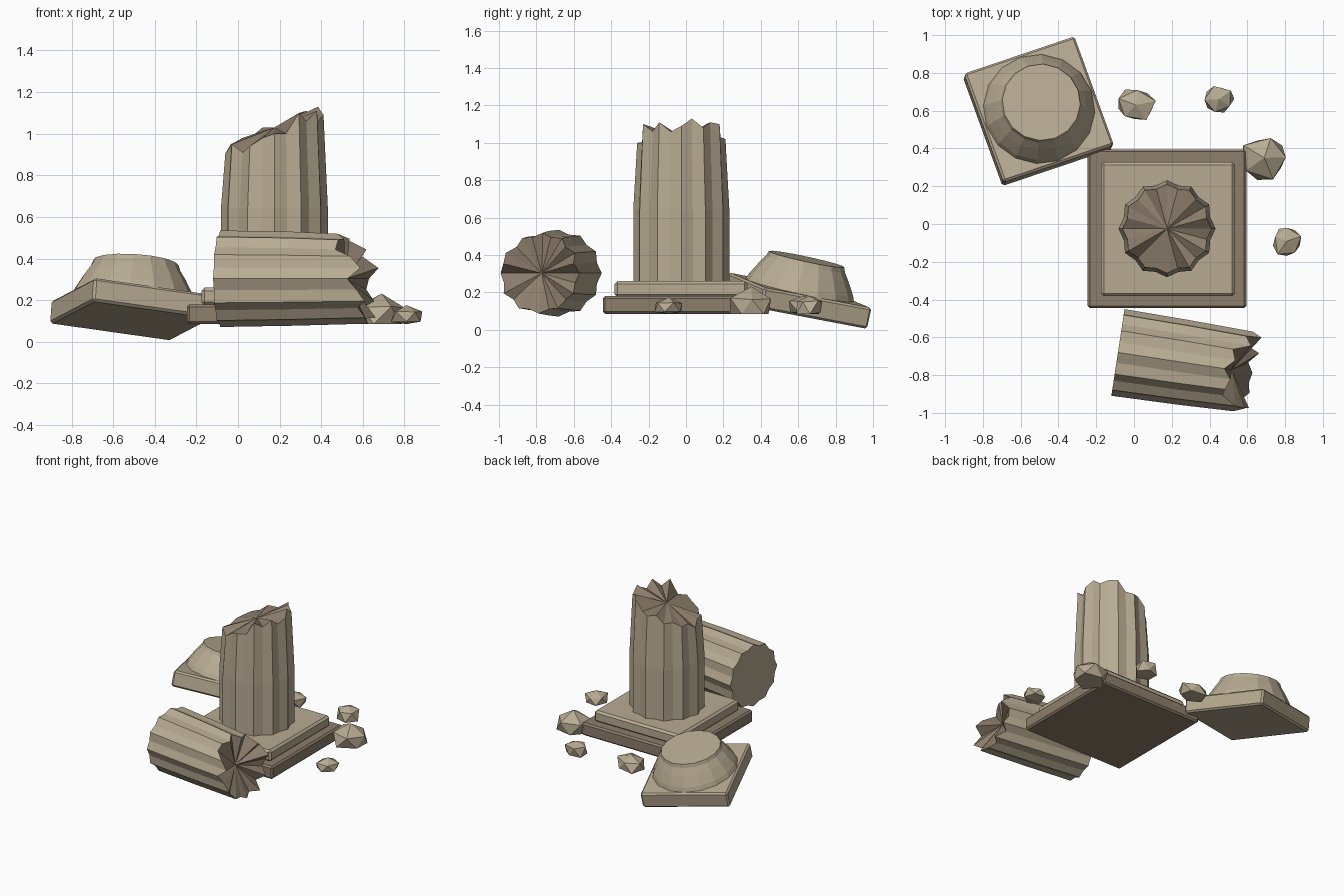
import bpy, bmesh, math, random
from mathutils import Matrix, Vector

if "Cube" in bpy.data.objects:
    bpy.data.objects.remove(bpy.data.objects["Cube"])


def material(name, rgb):
    m = bpy.data.materials.new(name)
    m.diffuse_color = (*rgb, 1)
    m.use_nodes = True
    m.node_tree.nodes["Principled BSDF"].inputs["Base Color"].default_value = m.diffuse_color
    return m


STONE = material("pale_stone", (0.48, 0.41, 0.29))
DARK = material("weathered_stone", (0.27, 0.21, 0.15))


def finish(name, bm, mats, matrix=Matrix()):
    bmesh.ops.recalc_face_normals(bm, faces=bm.faces)
    me = bpy.data.meshes.new(name)
    bm.to_mesh(me)
    bm.free()
    for m in mats:
        me.materials.append(m)
    me.transform(matrix)
    ob = bpy.data.objects.new(name, me)
    bpy.context.collection.objects.link(ob)
    return ob


def slab(name, size, centre, mat, bevel, matrix=Matrix()):
    bm = bmesh.new()
    bmesh.ops.create_cube(bm, size=1, matrix=Matrix.Translation(centre) @ Matrix.Diagonal((*size, 1)))
    bmesh.ops.bevel(bm, geom=bm.edges[:], offset=bevel, segments=1, affect='EDGES')
    return finish(name, bm, [mat], matrix)


def loft(bm, rings):
    for a, b in zip(rings, rings[1:]):
        for i in range(len(a)):
            j = (i + 1) % len(a)
            bm.faces.new((a[i], a[j], b[j], b[i]))


def fluted_drum(name, rings, break_radius, breaks, apex, matrix):
    """Fluted shaft along local z whose far end is a jagged fan."""
    bm = bmesh.new()
    n = len(breaks)

    def ring(radius, heights):
        out = []
        for k, h in enumerate(heights):
            r = radius * (0.92 if k % 2 else 1)
            a = 2 * math.pi * k / n
            out.append(bm.verts.new((r * math.cos(a), r * math.sin(a), h)))
        return out

    loops = [ring(r, [z] * n) for r, z in rings] + [ring(break_radius, breaks)]
    loft(bm, loops)
    bm.faces.new(loops[0][::-1])
    tip = bm.verts.new((0, 0, apex))
    for k in range(n):
        f = bm.faces.new((loops[-1][k], loops[-1][(k + 1) % n], tip))
        f.material_index = 1
    return finish(name, bm, [STONE, DARK], matrix)


# Stepped base
slab("lower_plinth", (0.84, 0.84, 0.095), (0.175, -0.025, 0.1325), DARK, 0.012)
slab("upper_plinth", (0.71, 0.71, 0.085), (0.18, -0.027, 0.2175), STONE, 0.015)

# Standing broken column
fluted_drum("standing_column", [(0.257, 0.255), (0.257, 0.64)], 0.236,
            [1.09, 1.13, 1.08, 1.11, 1.10, 1.03, 1.02, 1.03, 0.98, 0.98, 0.95, 0.95,
             0.905, 0.94, 0.95, 0.91, 0.94, 0.98, 1.0, 1.0, 1.1, 1.06, 1.11, 1.06],
            1.03, Matrix.Translation((0.175, -0.025, 0)))

# Fallen column piece lying in front, local x pointing up
axis = Vector((0.988, -0.15, 0)).normalized()
up = Vector((0, 0, 1))
lying = Matrix((up, axis.cross(up), axis)).transposed().to_4x4()
fluted_drum("fallen_column", [(0.232, 0), (0.226, 0.35)], 0.216,
            [0.57, 0.61, 0.59, 0.58, 0.66, 0.71, 0.65, 0.69, 0.73, 0.69, 0.72, 0.71,
             0.72, 0.69, 0.74, 0.67, 0.72, 0.68, 0.69, 0.74, 0.66, 0.69, 0.60, 0.62],
            0.61, Matrix.Translation((-0.085, -0.68, 0.303)) @ lying)

# Tilted capital: square slab with a turned bowl on it
normal = Vector((0.069, 0.215, 1)).normalized()
side = Vector((math.cos(math.radians(20)), math.sin(math.radians(20)), 0))
side = (side - normal * side.dot(normal)).normalized()
tilt = Matrix((side, normal.cross(side), normal)).transposed().to_4x4()
place = Matrix.Translation((-0.51, 0.585, 0.10)) @ tilt
slab("capital_slab", (0.622, 0.622, 0.115), (0, 0, 0.0575), STONE, 0.012, place)

bm = bmesh.new()
SIDES = 16
loops = [[bm.verts.new((r * math.cos(2 * math.pi * k / SIDES),
                        r * math.sin(2 * math.pi * k / SIDES), z)) for k in range(SIDES)]
         for r, z in [(0.30, 0.105), (0.285, 0.145), (0.245, 0.215), (0.215, 0.26), (0.207, 0.285)]]
loft(bm, loops)
bm.faces.new(loops[0][::-1])
bm.faces.new(loops[-1])
finish("capital_bowl", bm, [STONE], place)

# Scattered rubble with flattened undersides
random.seed(4)
for i, (x, y, sx, sy, top) in enumerate([(0.01, 0.63, 0.11, 0.095, 0.19), (0.45, 0.66, 0.08, 0.075, 0.19),
                                         (0.69, 0.35, 0.135, 0.12, 0.22), (0.81, -0.09, 0.085, 0.09, 0.175)]):
    bm = bmesh.new()
    bmesh.ops.create_icosphere(bm, subdivisions=1, radius=1)
    spin = Matrix.Rotation(random.uniform(0, 6.28), 3, 'Z')
    for v in bm.verts:
        p = spin @ (v.co * random.uniform(0.85, 1.15))
        v.co = (x + p.x * sx, y + p.y * sy, max(0.085, 0.12 + p.z * (top - 0.12)))
    finish(f"rubble_{i + 1}", bm, [STONE])
